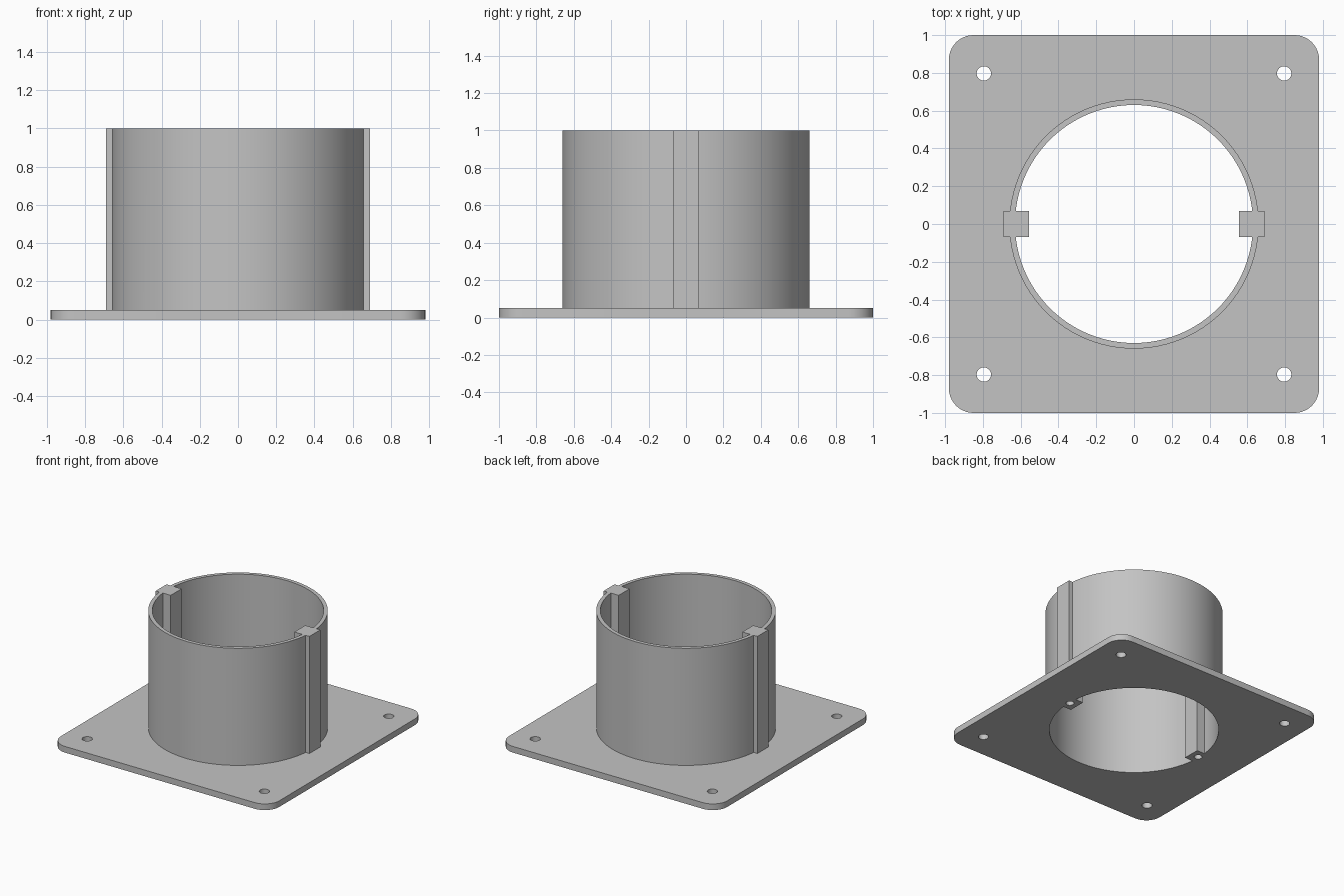
import bpy, bmesh
from math import cos, sin, pi, radians

cube = bpy.data.objects.get("Cube")
if cube:
    bpy.data.objects.remove(cube, do_unlink=True)

PLATE_X, PLATE_Y, PLATE_H, CORNER = 0.98, 1.0, 0.05, 0.13
HEIGHT, OUTER, INNER = 1.0, 0.66, 0.63
RIB_IN, RIB_OUT, RIB_HALF = 0.555, 0.69, 0.07

grey = bpy.data.materials.new("plain_grey")
grey.use_nodes = True
colour = (0.55, 0.55, 0.55, 1)
grey.diffuse_color = colour
grey.node_tree.nodes["Principled BSDF"].inputs["Base Color"].default_value = colour


def circle(radius, cx=0, cy=0, n=96):
    return [(cx + radius * cos(2 * pi * i / n), cy + radius * sin(2 * pi * i / n))
            for i in range(n)]


def rounded_rectangle(hx, hy, r, n=10):
    points = []
    for quarter, (sx, sy) in enumerate(((1, 1), (-1, 1), (-1, -1), (1, -1))):
        for i in range(n + 1):
            a = (quarter + i / n) * pi / 2
            points.append((sx * (hx - r) + r * cos(a), sy * (hy - r) + r * sin(a)))
    return points


def prism(name, outline, z0, z1):
    bm = bmesh.new()
    base = bm.faces.new([bm.verts.new((x, y, z0)) for x, y in outline])
    top = bmesh.ops.extrude_face_region(bm, geom=[base])["geom"]
    bmesh.ops.translate(bm, vec=(0, 0, z1 - z0),
                        verts=[v for v in top if isinstance(v, bmesh.types.BMVert)])
    bmesh.ops.recalc_face_normals(bm, faces=bm.faces)
    mesh = bpy.data.meshes.new(name)
    bm.to_mesh(mesh)
    bm.free()
    mesh.materials.append(grey)
    obj = bpy.data.objects.new(name, mesh)
    bpy.context.collection.objects.link(obj)
    return obj


def combine(target, tool, operation):
    bpy.context.view_layer.objects.active = target
    mod = target.modifiers.new("combine", 'BOOLEAN')
    mod.operation, mod.solver, mod.object = operation, 'EXACT', tool
    bpy.ops.object.modifier_apply(modifier=mod.name)
    bpy.data.objects.remove(tool, do_unlink=True)


# Rounded mounting plate with a round collar
body = prism("flanged_collar", rounded_rectangle(PLATE_X, PLATE_Y, CORNER), 0, PLATE_H)
combine(body, prism("collar", circle(OUTER), 0.02, HEIGHT), 'UNION')
combine(body, prism("bore", circle(INNER), -0.1, HEIGHT + 0.1), 'DIFFERENCE')

# Side ribs, each with a blind screw hole underneath
for s in (-1, 1):
    rib = [(s * RIB_IN, -RIB_HALF), (s * RIB_OUT, -RIB_HALF),
           (s * RIB_OUT, RIB_HALF), (s * RIB_IN, RIB_HALF)]
    combine(body, prism("rib", rib, 0, HEIGHT), 'UNION')
    centre = s * (RIB_IN + RIB_OUT) / 2
    combine(body, prism("rib_hole", circle(0.03, centre, 0, 24), -0.1, 0.3), 'DIFFERENCE')

# Corner mounting holes
for sx in (-1, 1):
    for sy in (-1, 1):
        hole = circle(0.038, sx * 0.795, sy * 0.797, 32)
        combine(body, prism("mounting_hole", hole, -0.1, 0.2), 'DIFFERENCE')

bpy.ops.object.select_all(action='DESELECT')
body.select_set(True)
bpy.context.view_layer.objects.active = body
bpy.ops.object.shade_smooth_by_angle(angle=radians(30))
